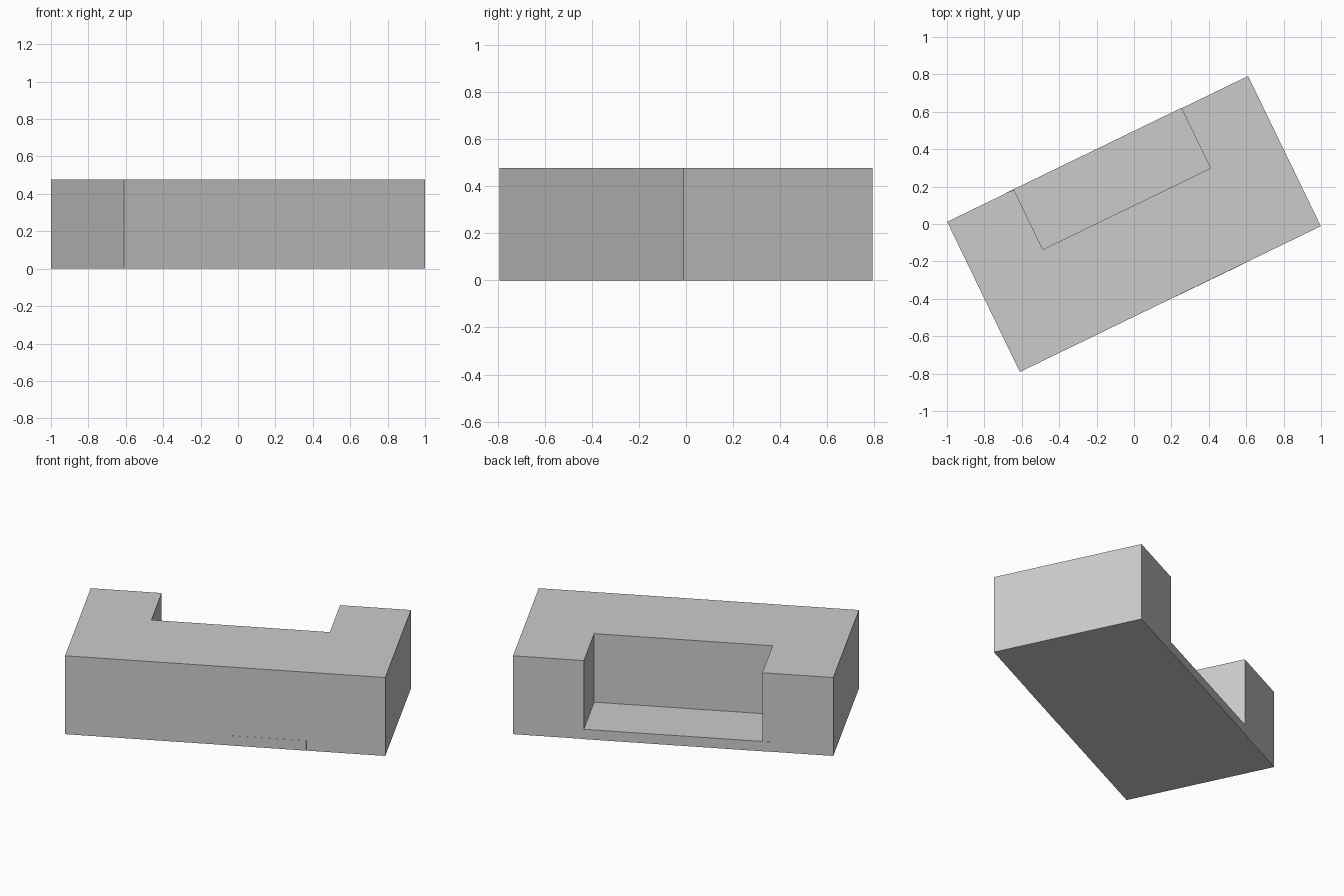
import bpy, bmesh, math

cube = bpy.data.objects.get("Cube")
if cube:
    bpy.data.objects.remove(cube, do_unlink=True)

ANGLE = math.radians(25.85)
HALF_L, HALF_W = 0.894, 0.446
HEIGHT, FLOOR = 0.477, 0.06

grey = bpy.data.materials.new("plain_grey")
grey.use_nodes = True
colour = (0.6, 0.6, 0.6, 1)
grey.diffuse_color = colour
grey.node_tree.nodes["Principled BSDF"].inputs["Base Color"].default_value = colour


def prism(name, outline, height):
    """Extrude a counter-clockwise plan outline up from the ground."""
    bm = bmesh.new()
    base = bm.faces.new([bm.verts.new((x, y, 0)) for x, y in outline])
    top = bmesh.ops.extrude_face_region(bm, geom=[base], use_keep_orig=True)["geom"]
    for v in top:
        if isinstance(v, bmesh.types.BMVert):
            v.co.z = height
    bmesh.ops.recalc_face_normals(bm, faces=bm.faces)
    mesh = bpy.data.meshes.new(name)
    bm.to_mesh(mesh)
    bm.free()
    mesh.materials.append(grey)
    obj = bpy.data.objects.new(name, mesh)
    obj.rotation_euler.z = ANGLE
    bpy.context.collection.objects.link(obj)
    return obj


def rect(x0, x1, y0, y1):
    return [(x0, y0), (x1, y0), (x1, y1), (x0, y1)]


# Main building: a U-shaped block open at the back
NOTCH, NOTCH_Y = 0.498, 0.09
prism("main_block", [
    (-HALF_L, -HALF_W), (HALF_L, -HALF_W), (HALF_L, HALF_W), (NOTCH, HALF_W),
    (NOTCH, NOTCH_Y), (-NOTCH, NOTCH_Y), (-NOTCH, HALF_W), (-HALF_L, HALF_W)], HEIGHT)

# Low courtyard floor, its end lapping slightly over the right wing
prism("courtyard_floor", rect(-0.54, NOTCH, NOTCH_Y - 0.02, HALF_W + 0.002), FLOOR)

# Thin strip at the foot of the front wall
prism("front_strip", rect(0.03, 0.453, -HALF_W - 0.001, -HALF_W + 0.02), FLOOR)
